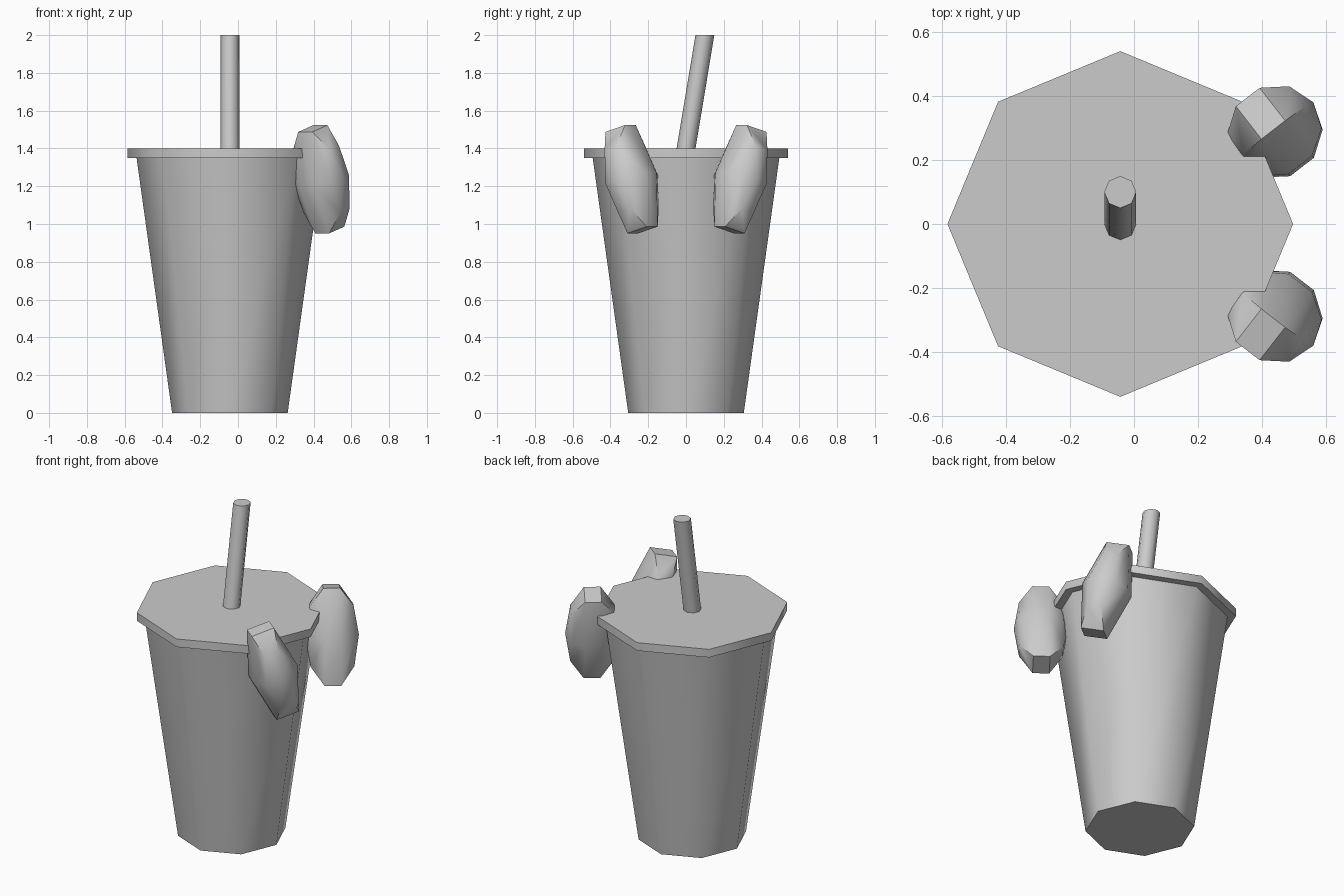
import bpy, bmesh, math
from mathutils import Vector, Matrix

if "Cube" in bpy.data.objects:
    bpy.data.objects.remove(bpy.data.objects["Cube"])

CX = -0.043  # cup axis

grey = bpy.data.materials.new("light_grey")
grey.diffuse_color = (0.6, 0.6, 0.6, 1)
grey.use_nodes = True
grey.node_tree.nodes["Principled BSDF"].inputs["Base Color"].default_value = grey.diffuse_color


def loft(name, rings, sides, poles=None, matrix=None, angle=50):
    """Skin a stack of rings given as (centre, radius); close with caps or pole points."""
    bm = bmesh.new()
    loops = []
    for c, r in rings:
        loops.append([bm.verts.new(Vector(c) + Vector((r * math.cos(a), r * math.sin(a), 0)))
                      for a in (2 * math.pi * i / sides for i in range(sides))])
    for lo, hi in zip(loops, loops[1:]):
        for i in range(sides):
            j = (i + 1) % sides
            bm.faces.new((lo[i], lo[j], hi[j], hi[i]))
    for loop, k in ((loops[0], 0), (loops[-1], 1)):
        if poles:
            tip = bm.verts.new(poles[k])
            for i in range(sides):
                bm.faces.new((loop[i], loop[(i + 1) % sides], tip))
        else:
            bm.faces.new(loop)
    if matrix:
        bm.transform(matrix)
    bmesh.ops.recalc_face_normals(bm, faces=bm.faces)
    me = bpy.data.meshes.new(name)
    bm.to_mesh(me)
    bm.free()
    me.materials.append(grey)
    ob = bpy.data.objects.new(name, me)
    bpy.context.collection.objects.link(ob)
    bpy.ops.object.select_all(action='DESELECT')
    ob.select_set(True)
    bpy.context.view_layer.objects.active = ob
    bpy.ops.object.shade_smooth_by_angle(angle=math.radians(angle))
    return ob


# Cup body, lid and slanted straw
loft("cup", [((CX, 0, 0), 0.306), ((CX, 0, 1.35), 0.494)], 8)
loft("lid", [((CX, 0, 1.35), 0.541), ((CX, 0, 1.40), 0.541)], 8)
loft("straw", [((CX, -0.003, 1.38), 0.05), ((CX, 0.1, 2.0), 0.05)], 8)

# Eyes: six-sided, five-band squashed spheres facing outwards, leaning apart at the top
lats = [math.radians(d) for d in (-54, -18, 18, 54)]
eye_rings = [((0, 0, math.sin(t)), math.cos(t)) for t in lats]
facing = Vector((0.79, -0.613, 0)).normalized()
across = Vector((-facing.y, facing.x, 0))
up = Vector((0, 0, 1))
lean = math.radians(15.3)
short = across * math.cos(lean) + up * math.sin(lean)
tall = up * math.cos(lean) - across * math.sin(lean)
basis = Matrix((short * 0.142, tall * 0.338, facing * 0.152)).transposed().to_4x4()
front = Matrix.Translation((0.441, -0.288, 1.237)) @ basis
flip = Matrix.Scale(-1, 4, (0, 1, 0))
for name, m in (("front_eye", front), ("back_eye", flip @ front)):
    loft(name, eye_rings, 6, poles=((0, 0, -1), (0, 0, 1)), matrix=m, angle=40)
